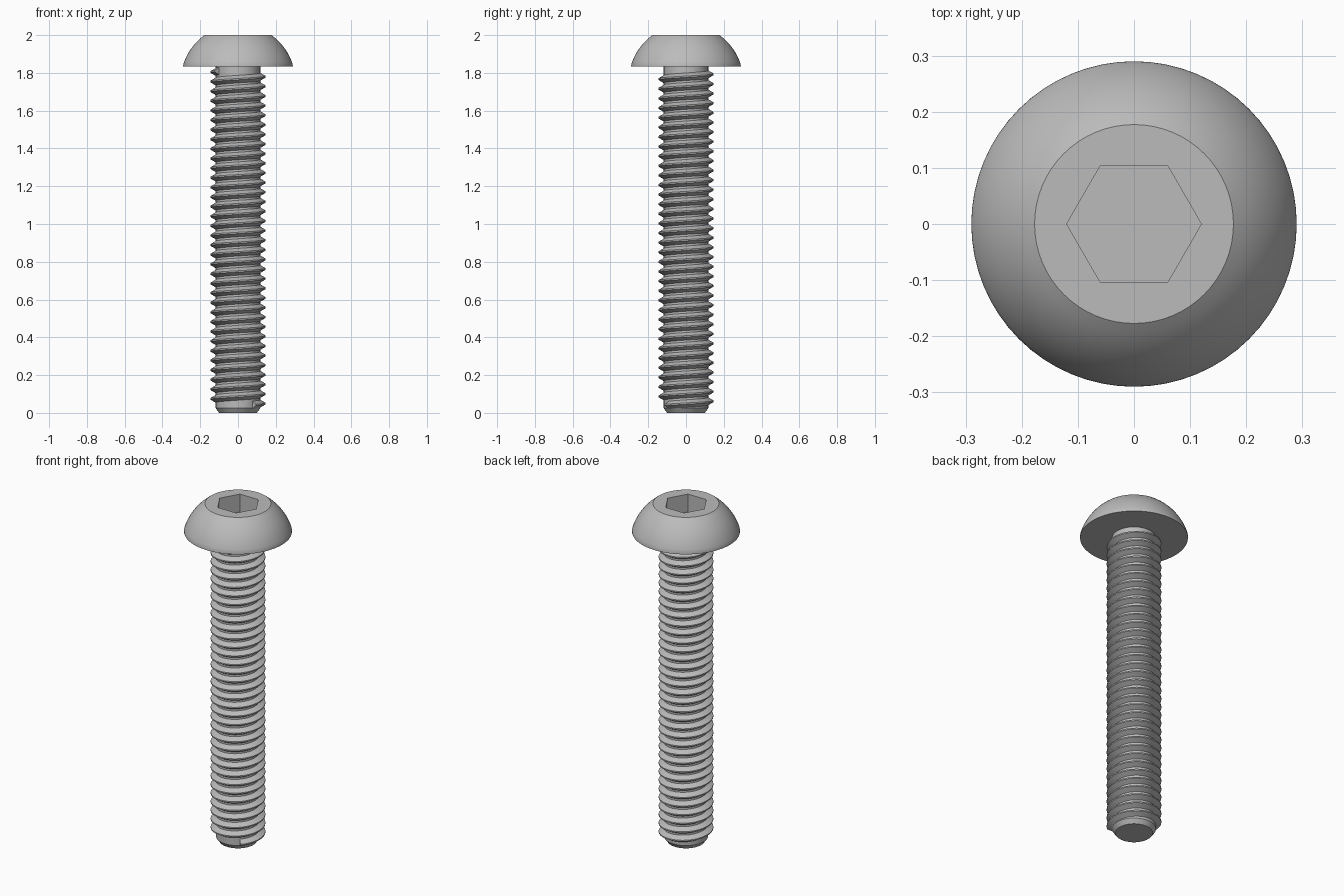
import bpy, bmesh, math
from math import cos, sin, pi, sqrt

cube = bpy.data.objects.get("Cube")
if cube:
    bpy.data.objects.remove(cube, do_unlink=True)

PITCH = 0.0509
CORE_R, CREST_R = 0.118, 0.147
HEAD_Z, SEGMENTS = 1.833, 64

steel = bpy.data.materials.new("steel grey")
steel.use_nodes = True
GREY = (0.5, 0.5, 0.5, 1)
steel.diffuse_color = GREY
steel.node_tree.nodes["Principled BSDF"].inputs["Base Color"].default_value = GREY


def add_object(name, bm):
    bmesh.ops.recalc_face_normals(bm, faces=bm.faces)
    mesh = bpy.data.meshes.new(name)
    bm.to_mesh(mesh)
    bm.free()
    mesh.materials.append(steel)
    obj = bpy.data.objects.new(name, mesh)
    bpy.context.collection.objects.link(obj)
    return obj


def smooth(obj, degrees=30):
    bpy.ops.object.select_all(action='DESELECT')
    obj.select_set(True)
    bpy.context.view_layer.objects.active = obj
    bpy.ops.object.shade_smooth_by_angle(angle=math.radians(degrees))


def loft(name, rings):
    """Skin a list of closed point rings and cap both ends."""
    bm = bmesh.new()
    loops = [[bm.verts.new(p) for p in ring] for ring in rings]
    for a, b in zip(loops, loops[1:]):
        for i in range(len(a)):
            j = (i + 1) % len(a)
            bm.faces.new((a[i], a[j], b[j], b[i]))
    bm.faces.new(loops[0][::-1])
    bm.faces.new(loops[-1])
    return add_object(name, bm)


def turned(name, profile, sides=SEGMENTS):
    """Solid of revolution from (radius, height) pairs."""
    return loft(name, [[(r * cos(2 * pi * i / sides), r * sin(2 * pi * i / sides), z)
                        for i in range(sides)] for r, z in profile])


# Domed head: short vertical rim, then an arc centred on the axis
dome_r, dome_z = 0.304, 1.753
profile = [(0.29, HEAD_Z)]
for k in range(13):
    z = 1.845 + (2 - 1.845) * k / 12
    profile.append((sqrt(dome_r ** 2 - (z - dome_z) ** 2), z))
head = turned("head", profile)

# Hexagonal key socket cut into the head
cutter = turned("socket_cutter", [(0.12, 1.894), (0.12, 2.1)], 6)
cutter.hide_render = True
cut = head.modifiers.new("socket", 'BOOLEAN')
cut.operation, cut.solver, cut.object = 'DIFFERENCE', 'EXACT', cutter
bpy.context.view_layer.objects.active = head
bpy.ops.object.modifier_apply(modifier=cut.name)
bpy.data.objects.remove(cutter, do_unlink=True)
smooth(head)

# Shank core with a chamfered tip
shank = turned("shank", [(0.1, 0), (CORE_R, 0.025), (CORE_R, HEAD_Z + 0.01)])
smooth(shank)

# Right-handed helical ridge, blunt at both ends
STEPS = 48
start, first_z, turns = math.radians(-50), 0.042, 34.72
section = [(CORE_R - 0.004, -0.44), (CREST_R, -0.07), (CREST_R, 0.07), (CORE_R - 0.004, 0.44)]
rings = []
for k in range(round(turns * STEPS) + 1):
    a = start + 2 * pi * k / STEPS
    z = first_z + PITCH * k / STEPS
    rings.append([(r * cos(a), r * sin(a), z + dz * PITCH) for r, dz in section])
thread = loft("thread", rings)
smooth(thread)
